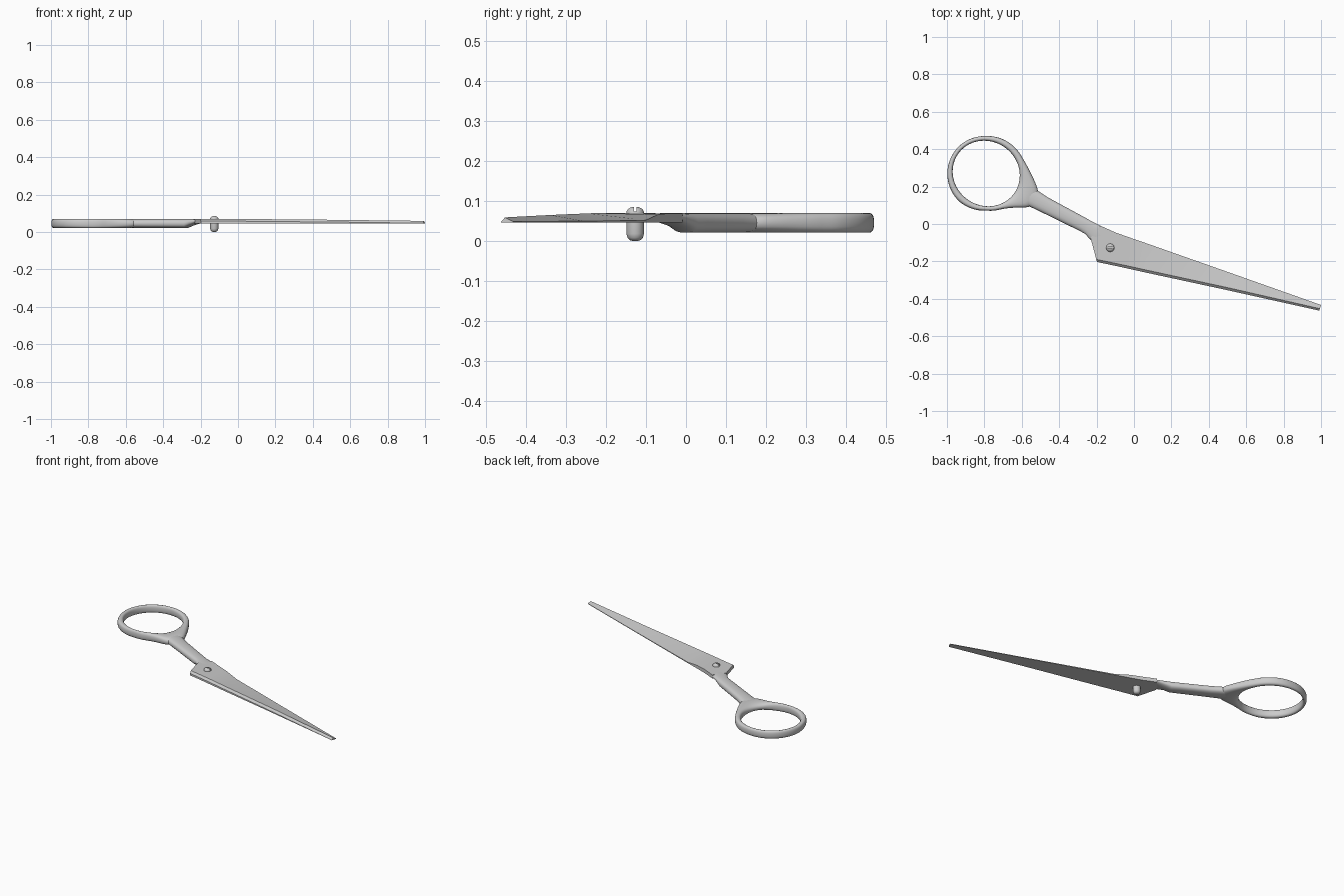
import bpy, bmesh, math
from mathutils import Vector

if "Cube" in bpy.data.objects:
    bpy.data.objects.remove(bpy.data.objects["Cube"])


def finish(name, bm, angle=35):
    bmesh.ops.recalc_face_normals(bm, faces=bm.faces)
    me = bpy.data.meshes.new(name)
    bm.to_mesh(me)
    bm.free()
    ob = bpy.data.objects.new(name, me)
    bpy.context.collection.objects.link(ob)
    bpy.ops.object.select_all(action='DESELECT')
    ob.select_set(True)
    bpy.context.view_layer.objects.active = ob
    bpy.ops.object.shade_smooth_by_angle(angle=math.radians(angle))
    return ob


def loft(name, rings, closed=False, angle=35):
    bm = bmesh.new()
    vs = [[bm.verts.new(p) for p in r] for r in rings]
    n = len(vs[0])
    for i in range(len(vs) if closed else len(vs) - 1):
        a, b = vs[i], vs[(i + 1) % len(vs)]
        for j in range(n):
            bm.faces.new((a[j], a[(j + 1) % n], b[(j + 1) % n], b[j]))
    if not closed:
        bm.faces.new(vs[0])
        bm.faces.new(vs[-1])
    return finish(name, bm, angle)


def section(a, b, z0, z1, n=20, e=0.8):
    """Rounded cross-section standing between plan points a and b."""
    a, b = Vector(a), Vector(b)
    pts = []
    for k in range(n):
        t = 2 * math.pi * k / n
        c, s = math.cos(t), math.sin(t)
        u = math.copysign(abs(c) ** e, c)
        w = math.copysign(abs(s) ** e, s)
        p = (a + b) / 2 + (b - a) / 2 * u
        pts.append((p.x, p.y, (z0 + z1) / 2 + (z1 - z0) / 2 * w))
    return pts


# finger ring, its outer edge flaring towards the shank
FLARE = [(-180, .208), (-135, .208), (-90, .198), (-65, .208), (-54, .225), (-46, .252), (-37, .297),
         (-29, .303), (-20, .298), (-10, .264), (0, .238), (10, .222), (22, .211),
         (45, .206), (90, .2), (135, .206), (180, .208)]


def outer_radius(d):
    for (a, r), (b, q) in zip(FLARE, FLARE[1:]):
        if a <= d <= b:
            return r + (q - r) * (d - a) / (b - a)


rings = []
C = Vector((-.79, .27))
for i in range(96):
    d = -180 + i * 3.75
    t = math.radians(d)
    way = Vector((math.cos(t), math.sin(t)))
    r_in = .177 + .006 * math.cos(2 * (t + math.radians(35)))
    r_out = sum(outer_radius((d + k + 180) % 360 - 180) for k in (-3, 0, 3)) / 3
    rings.append(section(C + way * r_in, C + way * r_out, .021, .07))
loft("finger_ring", rings, closed=True, angle=60)

# shank: upper edge, lower edge, bottom, top
SHANK = [((-.545, .2), (-.59, .102), .022, .069),
         ((-.515, .178), (-.555, .092), .021, .07),
         ((-.46, .142), (-.5, .066), .021, .07),
         ((-.3, .055), (-.335, -.015), .021, .07),
         ((-.255, .031), (-.29, -.037), .021, .07),
         ((-.225, .013), (-.262, -.052), .034, .07),
         ((-.185, -.006), (-.232, -.085), .046, .07),
         ((-.14, -.03), (-.19, -.11), .047, .069)]
loft("shank", [section(*s) for s in SHANK], angle=50)

# blade: spine point, cutting edge point, ridge height, edge height
BLADE = [((-.198, -.203), (-.232, -.075), .07, .069),
         ((-.15, -.213), (-.18, -.009), .07, .069),
         ((-.07, -.23), (-.1, -.045), .07, .069),
         ((-.03, -.239), (-.03, -.07), .07, .066),
         ((.06, -.259), (.06, -.101), .069, .052),
         ((.5, -.354), (.5, -.256), .065, .05),
         ((.99, -.463), (1.0, -.433), .059, .049)]
rings = []
for sp, ed, zr, ze in BLADE:
    s, e = Vector(sp), Vector(ed)
    rd = s + (e - s).normalized() * min(.014, (e - s).length * .35)
    rings.append([(s.x, s.y, .046), (s.x, s.y, zr - .012), (rd.x, rd.y, zr),
                  (e.x, e.y, ze), (e.x, e.y, .046)])
loft("blade", rings, angle=20)

# pivot screw: domed both ends
prof = [(.006, .0), (.013, .002), (.019, .008), (.022, .018), (.022, .068),
        (.0215, .074), (.018, .080), (.011, .084), (.004, .0855)]
rings = [[(-.127 + r * math.cos(k * math.pi / 12), -.127 + r * math.sin(k * math.pi / 12), z)
          for k in range(24)] for r, z in prof]
screw = loft("pivot_screw", rings, angle=40)

# screwdriver slot
bpy.ops.mesh.primitive_cube_add(size=1, location=(-.127, -.127, .083))
cut = bpy.context.object
cut.name = "slot_cutter"
cut.scale = (.08, .007, .018)
cut.hide_render = True
cut.display_type = 'WIRE'
m = screw.modifiers.new("slot", 'BOOLEAN')
m.operation = 'DIFFERENCE'
m.solver = 'EXACT'
m.object = cut
